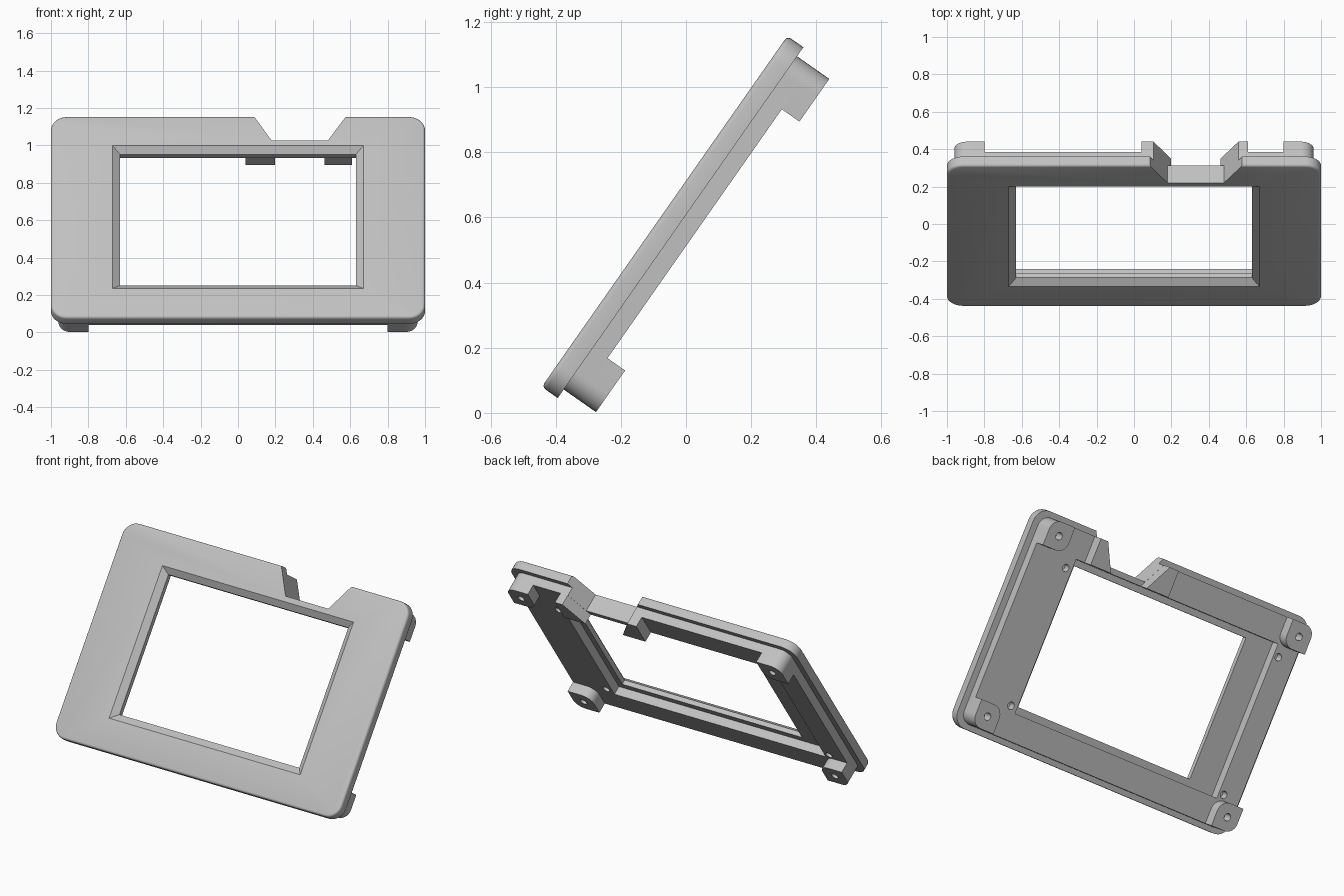
import bpy
import bmesh
import math
from mathutils import Vector

cube = bpy.data.objects.get("Cube")
if cube:
    bpy.data.objects.remove(cube)

# Material
grey = bpy.data.materials.new("light_grey")
grey.use_nodes = True
colour = (0.53, 0.53, 0.53, 1)
grey.diffuse_color = colour
grey.node_tree.nodes["Principled BSDF"].inputs["Base Color"].default_value = colour

# Leaning frame: x across, v up the slope, w from front to back
TILT = math.radians(55)
UP = Vector((0, math.cos(TILT), math.sin(TILT)))
BACK = Vector((0, math.sin(TILT), -math.cos(TILT)))
ORIGIN = Vector((0, -0.443, 0.08))
PLATE_BACK, RIM_BACK, FOOT_BACK = 0.06, 0.115, 0.181
RIM_LOW, RIM_HIGH = 0.032, 1.281
RECESS_LOW, RECESS_HIGH = 0.188, 1.121


def place(x, v, w):
    return ORIGIN + Vector((x, 0, 0)) + UP * v + BACK * w


def loft(name, rings):
    """Solid through rings of (outline, w) with matching point counts."""
    bm = bmesh.new()
    loops = [[bm.verts.new(place(x, v, w)) for x, v in line] for line, w in rings]
    bm.faces.new(loops[0])
    bm.faces.new(loops[-1])
    for a, b in zip(loops, loops[1:]):
        for i in range(len(a)):
            j = (i + 1) % len(a)
            bm.faces.new((a[i], a[j], b[j], b[i]))
    bmesh.ops.recalc_face_normals(bm, faces=bm.faces)
    mesh = bpy.data.meshes.new(name)
    bm.to_mesh(mesh)
    bm.free()
    mesh.materials.append(grey)
    obj = bpy.data.objects.new(name, mesh)
    bpy.context.collection.objects.link(obj)
    return obj


def prism(name, outline, w0, w1):
    return loft(name, [(outline, w0), (outline, w1)])


def rect(x0, x1, v0, v1, radii=(0, 0, 0, 0), steps=8):
    """Rectangle with a radius per corner, counter-clockwise from low x, low v."""
    corners = [(x0, v0, 1, 1), (x1, v0, -1, 1), (x1, v1, -1, -1), (x0, v1, 1, -1)]
    points = []
    for k, ((x, v, sx, sv), r) in enumerate(zip(corners, radii)):
        if r == 0:
            points.append((x, v))
            continue
        for i in range(steps + 1):
            a = math.pi * (1 + k / 2 + i / steps / 2)
            points.append((x + sx * r + r * math.cos(a), v + sv * r + r * math.sin(a)))
    return points


def circle(x, v, r, n=20):
    return [(x + r * math.cos(2 * math.pi * i / n), v + r * math.sin(2 * math.pi * i / n))
            for i in range(n)]


def cut(obj, cutters):
    for cutter in cutters:
        cutter.hide_render = True
        mod = obj.modifiers.new("cut", "BOOLEAN")
        mod.operation = "DIFFERENCE"
        mod.solver = "EXACT"
        mod.object = cutter
    graph = bpy.context.evaluated_depsgraph_get()
    mesh = bpy.data.meshes.new_from_object(obj.evaluated_get(graph))
    obj.modifiers.clear()
    obj.data = mesh
    for cutter in cutters:
        bpy.data.objects.remove(cutter)


def notch():
    outline = [(0.18, 1.154), (0.48, 1.154), (0.63, 1.4), (0.035, 1.4)]
    return prism("notch_cutter", outline, -0.1, 0.3)


parts = []

# Front plate with rounded front edge, bevelled window and top notch
rings = []
for inset, w in [(0.014, 0), (0.007, 0.002), (0.002, 0.007), (0, 0.014), (0, PLATE_BACK)]:
    outline = rect(-1 + inset, 1 - inset, inset, 1.315 - inset, [0.085 - inset] * 4)
    rings.append((outline, w))
plate = loft("front_plate", rings)
window = loft("window_cutter", [
    (rect(-0.683, 0.683, 0.177, 1.134), -0.01),
    (rect(-0.63, 0.63, 0.23, 1.084), 0.03),
    (rect(-0.63, 0.63, 0.23, 1.084), 0.1)])
cut(plate, [window, notch()])
parts.append(plate)

# Rear rim around the off-centre display recess, with blind screw holes
rim = prism("rear_rim", rect(-0.96, 0.96, RIM_LOW, RIM_HIGH, [0.065] * 4), PLATE_BACK, RIM_BACK)
cutters = [notch(), prism("recess_cutter", rect(-0.81, 0.67, RECESS_LOW, RECESS_HIGH), 0, 0.2)]
for x in (-0.845, 0.715):
    for v in (0.22, 1.053):
        cutters.append(prism("screw_cutter", circle(x, v, 0.022), 0.07, 0.2))
cut(rim, cutters)
parts.append(rim)

# Corner feet, rounded at the outer and the inner corner
for side, x0, x1 in (("right", -0.96, -0.8), ("left", 0.8, 0.96)):
    for level, v0, v1 in (("lower", RIM_LOW, RECESS_LOW), ("upper", RECESS_HIGH, RIM_HIGH)):
        rising = (side == "right") == (level == "lower")
        radii = (0.065, 0, 0.065, 0) if rising else (0, 0.065, 0, 0.065)
        foot = prism(f"{level}_{side}_foot", rect(x0, x1, v0, v1, radii), RIM_BACK, FOOT_BACK)
        hole = circle((x0 + x1) / 2, (v0 + v1) / 2, 0.022)
        cut(foot, [prism("hole_cutter", hole, RIM_BACK + 0.005, 0.3)])
        parts.append(foot)

# Slanted posts on both sides of the notch
for name, x0, x1 in (("right", 0.04, 0.3), ("left", 0.36, 0.61)):
    post = [(x0, RECESS_HIGH), (x1, RECESS_HIGH), (x1, RIM_HIGH), (x0, RIM_HIGH)]
    post = prism(name + "_notch_post", post, RIM_BACK, FOOT_BACK)
    gap = [(0.2, 1.12), (0.46, 1.12), (0.63, 1.4), (0.035, 1.4)]
    wide = [(x, v - 0.001) for x, v in gap]
    cut(post, [prism("gap_cutter", wide, 0, 0.3)])
    parts.append(post)

# Smooth the rounded corners, keep edges sharp
for obj in bpy.context.view_layer.objects:
    obj.select_set(obj in parts)
bpy.context.view_layer.objects.active = plate
bpy.ops.object.shade_smooth_by_angle(angle=math.radians(30))
